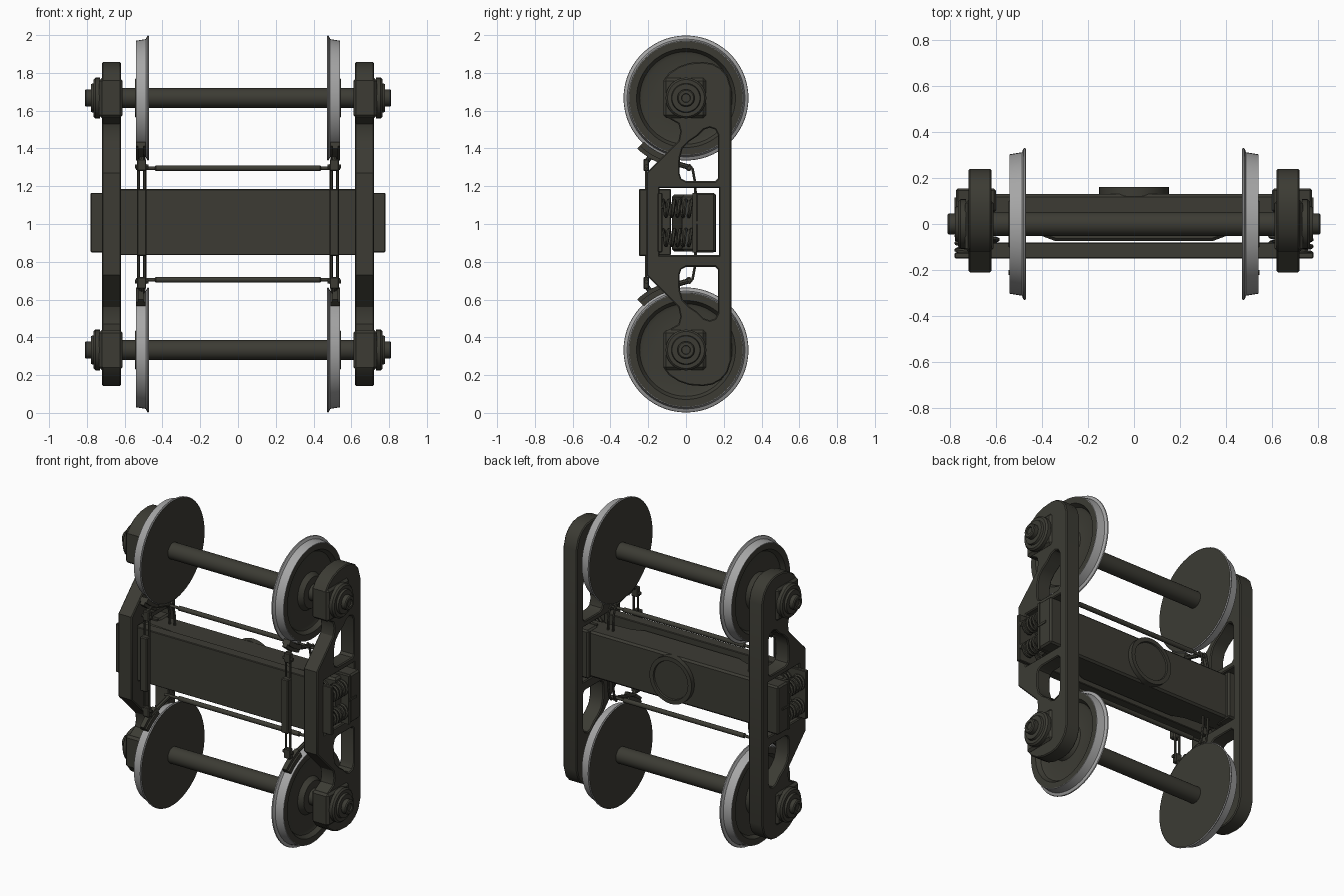
import bpy, bmesh, math
from mathutils import Matrix

if "Cube" in bpy.data.objects:
    bpy.data.objects.remove(bpy.data.objects["Cube"])


def material(name, c):
    m = bpy.data.materials.new(name)
    m.diffuse_color = (*c, 1)
    m.use_nodes = True
    m.node_tree.nodes["Principled BSDF"].inputs["Base Color"].default_value = m.diffuse_color
    return m


DARK = material("dark olive iron", (0.045, 0.044, 0.034))
STEEL = material("polished steel", (0.38, 0.38, 0.38))
ZC, ZA = 1.0, 0.667          # mid height, axle offset from it


def finish(ob, smooth=True):
    bpy.ops.object.select_all(action='DESELECT')
    ob.select_set(True)
    bpy.context.view_layer.objects.active = ob
    if ob.type == 'CURVE':
        bpy.ops.object.convert(target='MESH')
        ob = bpy.context.view_layer.objects.active
    if smooth:
        bpy.ops.object.shade_smooth_by_angle(angle=math.radians(32))
    return ob


def add(name, data):
    data.materials.append(DARK)
    ob = bpy.data.objects.new(name, data)
    bpy.context.collection.objects.link(ob)
    return ob


def box(name, x, y, z, bevel=0.0):
    """Box from (min, max) pairs."""
    bm = bmesh.new()
    bmesh.ops.create_cube(bm, size=1)
    for v in bm.verts:
        v.co = [(p[0] + p[1]) / 2 + c * abs(p[1] - p[0]) for p, c in zip((x, y, z), v.co)]
    if bevel:
        bmesh.ops.bevel(bm, geom=bm.edges[:], offset=bevel, segments=1, affect='EDGES')
    me = bpy.data.meshes.new(name)
    bm.to_mesh(me)
    bm.free()
    return add(name, me)


def lathe(name, profile, loc, side=1, seg=48, steel_r=None, axis='X'):
    """Spin (position, radius) points about the x or y axis."""
    bm = bmesh.new()
    vs = [bm.verts.new((x * side, 0, r)) for x, r in profile]
    for a, b in zip(vs, vs[1:]):
        bm.edges.new((a, b))
    bmesh.ops.spin(bm, geom=bm.verts[:] + bm.edges[:], cent=(0, 0, 0), axis=(1, 0, 0),
                   angle=2 * math.pi, steps=seg)
    bmesh.ops.remove_doubles(bm, verts=bm.verts, dist=1e-5)
    bmesh.ops.recalc_face_normals(bm, faces=bm.faces)
    if steel_r:
        for f in bm.faces:
            c = f.calc_center_median()
            f.material_index = int(math.hypot(c.y, c.z) > steel_r)
    if axis == 'Y':
        bm.transform(Matrix.Rotation(math.pi / 2, 4, 'Z'))
    me = bpy.data.meshes.new(name)
    bm.to_mesh(me)
    bm.free()
    ob = add(name, me)
    me.materials.append(STEEL)
    ob.location = loc
    return finish(ob)


def plate(name, outlines, depth, loc, side_on=True, bevel=0.0):
    """Flat shape with holes, extruded; side_on puts the outline in the yz plane."""
    cu = bpy.data.curves.new(name, 'CURVE')
    cu.dimensions, cu.fill_mode = '2D', 'BOTH'
    cu.extrude, cu.bevel_depth, cu.bevel_resolution = depth / 2 - bevel, bevel, 0
    cu.offset = -bevel
    for pts in outlines:
        sp = cu.splines.new('POLY')
        sp.points.add(len(pts) - 1)
        for p, co in zip(sp.points, pts):
            p.co = (*co, 0, 1)
        sp.use_cyclic_u = True
    ob = add(name, cu)
    ob.location = loc
    if side_on:
        ob.rotation_euler = (math.pi / 2, 0, math.pi / 2)
    return finish(ob)


def rod(name, pts, r, res=2):
    cu = bpy.data.curves.new(name, 'CURVE')
    cu.dimensions, cu.bevel_depth, cu.bevel_resolution, cu.use_fill_caps = '3D', r, res, True
    sp = cu.splines.new('POLY')
    sp.points.add(len(pts) - 1)
    for p, co in zip(sp.points, pts):
        p.co = (*co, 1)
    return finish(add(name, cu))


# Side frame outline: upper half, then its mirror image below
half = [(-0.21, 0.27), (-0.04, 0.44), (-0.03, 0.49), (-0.04, 0.53), (-0.11, 0.57),
        (-0.12, 0.76), (-0.09, 0.80), (-0.04, 0.833), (0.02, 0.853), (0.09, 0.858),
        (0.14, 0.85), (0.185, 0.825), (0.22, 0.785), (0.24, 0.72)]
outline = half + [(y, -z) for y, z in reversed(half)]
window = [(0.155, 0.227), (0.0, 0.227), (-0.025, 0.24), (-0.035, 0.27), (-0.032, 0.35),
          (-0.018, 0.40), (0.015, 0.435), (0.06, 0.465), (0.095, 0.50), (0.125, 0.51),
          (0.155, 0.50), (0.17, 0.47), (0.17, 0.242)]
middle = [(-0.14, 0.19), (0.175, 0.19), (0.175, -0.165), (-0.14, -0.165)]
holes = [window, [(y, -z) for y, z in window], middle]

wheel = [(0.47, 0), (0.47, 0.326), (0.474, 0.331), (0.48, 0.329), (0.488, 0.312), (0.541, 0.303),
         (0.541, 0.30), (0.541, 0.262), (0.515, 0.245), (0.508, 0.225), (0.515, 0.12),
         (0.545, 0.10), (0.545, 0.0)]

for s in (-1, 1):
    side = "right" if s > 0 else "left"
    plate(f"side_frame_{side}", [outline] + holes, 0.10, (s * 0.67, 0, ZC), bevel=0.006)

    # Spring seat, bolster end and springs inside the middle opening
    box(f"spring_seat_{side}", (s * 0.61, s * 0.78), (-0.15, -0.125), (0.85, 1.165), 0.004)
    box(f"bolster_end_{side}", (s * 0.6, s * 0.775), (0.05, 0.155), (0.85, 1.165), 0.01)
    box(f"bolster_rib_{side}", (s * 0.7, s * 0.78), (0.04, 0.115), (1.0, 1.015))
    box(f"spring_cap_{side}", (s * 0.61, s * 0.775), (0.035, 0.055), (0.85, 1.165))
    for z in (0.928, 1.083):
        for x in (0.635, 0.73):
            turns, n = 5.5, 12
            pts = [(s * x + 0.042 * math.cos(i * 2 * math.pi / n), -0.128 + 0.165 * i / (turns * n),
                    z + 0.042 * math.sin(i * 2 * math.pi / n)) for i in range(int(turns * n) + 1)]
            rod(f"spring_{side}", pts, 0.010, 1)

    # Brake pull rod in front of the bolster
    X = s * 0.51
    box(f"brake_cylinder_{side}", (X - 0.026, X + 0.026), (-0.25, -0.207), (0.83, 1.185), 0.006)
    for dx in (-0.016, 0.016):
        rod(f"pull_rod_{side}", [(X + dx, -0.21, 0.70), (X + dx, -0.21, 1.30)], 0.008, 1)

    for t in (-1, 1):
        end = f"{side}_{'upper' if t > 0 else 'lower'}"
        zc = ZC + t * ZA

        def h(d):
            return ZC + t * d

        lathe(f"wheel_{end}", wheel, (0, 0, zc), s, 56, 0.301)
        # Axle box with bearing cap
        box(f"axle_box_{end}", (s * 0.612, s * 0.735), (-0.12, 0.105), (zc - 0.105, zc + 0.105), 0.014)
        lathe(f"bearing_cap_{end}", [(0.73, 0), (0.73, 0.108), (0.755, 0.108), (0.765, 0.098),
              (0.765, 0.078), (0.778, 0.074), (0.778, 0.046), (0.805, 0.046), (0.811, 0.04),
              (0.811, 0.024), (0.803, 0.022), (0.803, 0)], (0, 0, zc), s, 32)
        # Brake shoe against the tread, with its head
        arc = [math.radians(a) for a in range(226, 251, 4)]
        for nm, r0, r1, w in (("shoe", 0.322, 0.352, 0.05), ("shoe_head", 0.35, 0.372, 0.03)):
            pts = [(r0 * math.cos(a), t * (ZA + r0 * math.sin(a))) for a in arc]
            pts += [(r1 * math.cos(a), t * (ZA + r1 * math.sin(a))) for a in reversed(arc)]
            plate(f"brake_{nm}_{end}", [pts], w, (s * 0.515, 0, ZC))
        # Clevis, cross pin, lever and hangers
        box(f"clevis_{end}", (X - 0.024, X + 0.024), (-0.225, -0.195), (h(0.28), h(0.345)), 0.005)
        rod(f"clevis_pin_{end}", [(X - 0.035, -0.21, h(0.305)), (X + 0.035, -0.21, h(0.305))], 0.011)
        rod(f"shoe_link_{end}", [(X, -0.21, h(0.33)), (X, -0.17, h(0.375))], 0.014)
        rod(f"brake_lever_{end}", [(X, -0.18, h(0.355)), (X, 0.02, h(0.30))], 0.014)
        for dx in (-0.018, 0.018):
            rod(f"brake_hanger_{end}", [(X + dx, 0.015, h(0.315)), (X + dx, 0.035, h(0.29)),
                                        (X + dx, 0.05, h(0.21)), (X + dx, 0.05, h(0.13))], 0.008, 1)

# Axles and brake beams run right across
for t, nm in ((-1, "lower"), (1, "upper")):
    lathe(f"axle_{nm}", [(-0.74, 0), (-0.74, 0.053), (0.74, 0.053), (0.74, 0)],
          (0, 0, ZC + t * ZA), 1, 32)
    lathe(f"brake_beam_{nm}", [(-0.54, 0), (-0.54, 0.009), (-0.44, 0.009), (-0.435, 0.015),
          (0.435, 0.015), (0.44, 0.009), (0.54, 0.009), (0.54, 0)], (0, 0.015, ZC + t * 0.295), 1, 16)

# Bolster with deeper belly, centre bowl and spring plank
top = [(-0.72, 0.13), (-0.72, -0.02), (-0.42, -0.045), (-0.34, -0.075)]
plate("bolster", [top + [(-x, y) for x, y in reversed(top)]], 0.30, (0, 0, 1.005), False, 0.012)
lathe("centre_bowl", [(0.12, 0.152), (0.16, 0.152), (0.16, 0.125), (0.15, 0.122), (0.15, 0)],
      (0, 0, 1.005), 1, 40, axis='Y')
box("spring_plank", (-0.65, 0.65), (-0.15, -0.08), (0.835, 1.185), 0.004)
